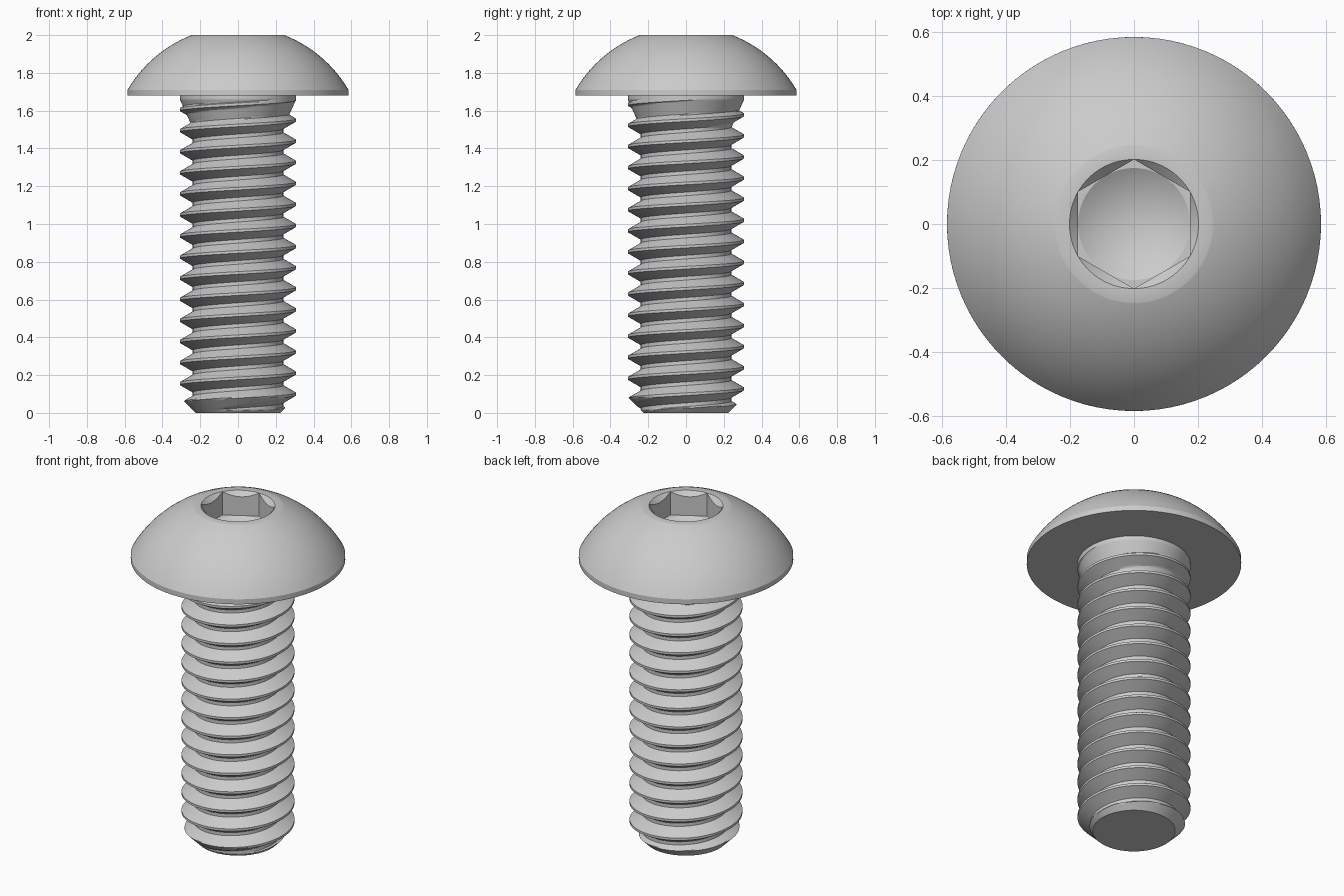
import bpy, bmesh
from math import sin, cos, pi, sqrt

cube = bpy.data.objects.get("Cube")
if cube:
    bpy.data.objects.remove(cube, do_unlink=True)

steel = bpy.data.materials.new("grey steel")
steel.use_nodes = True
grey = (0.6, 0.6, 0.6, 1)
steel.diffuse_color = grey
steel.node_tree.nodes["Principled BSDF"].inputs["Base Color"].default_value = grey

SEGMENTS = 96
HEAD_BASE = 1.68


def skin(name, columns, cap_z=None):
    """Join neighbouring columns of points with faces, then weld."""
    bm = bmesh.new()
    grid = [[bm.verts.new(p) for p in col] for col in columns]
    for a, b in zip(grid, grid[1:]):
        for j in range(len(a) - 1):
            bm.faces.new((a[j], b[j], b[j + 1], a[j + 1]))
    bmesh.ops.remove_doubles(bm, verts=bm.verts, dist=0.0002)
    bmesh.ops.dissolve_degenerate(bm, edges=bm.edges, dist=0.0001)
    if cap_z is not None:
        rim = [e for e in bm.edges if e.is_boundary
               and all(abs(v.co.z - cap_z) < 0.001 for v in e.verts)]
        bmesh.ops.contextual_create(bm, geom=rim)
    bmesh.ops.recalc_face_normals(bm, faces=bm.faces)
    mesh = bpy.data.meshes.new(name)
    bm.to_mesh(mesh)
    bm.free()
    obj = bpy.data.objects.new(name, mesh)
    bpy.context.collection.objects.link(obj)
    mesh.materials.append(steel)
    bpy.ops.object.select_all(action='DESELECT')
    obj.select_set(True)
    bpy.context.view_layer.objects.active = obj
    bpy.ops.object.shade_smooth_by_angle(angle=pi / 6)
    return obj


# Domed head with a chamfered hexagonal socket and a drilled floor
CORNER = 0.202
APOTHEM = CORNER * sqrt(3) / 2
FLOOR = 1.86
DOME_Z, DOME_R = 1.369, 0.677
RIM_Z = 1.71


def head_profile(angle):
    off = (angle - pi / 2 + pi / 6 + 2 * pi) % (pi / 3) - pi / 6
    hexagon = APOTHEM / cos(pi / 6 - abs(off))
    points = [(0, HEAD_BASE), (0.585, HEAD_BASE)]
    for k in range(17):
        z = RIM_Z + (2 - RIM_Z) * sin(k / 16 * pi / 2)
        points.append((sqrt(DOME_R ** 2 - (z - DOME_Z) ** 2), z))
    points += [(CORNER, 2), (hexagon, 2 - (CORNER - hexagon)),
               (hexagon, FLOOR), (APOTHEM, FLOOR), (0, FLOOR - 0.106)]
    return points


angles = [2 * pi * i / SEGMENTS for i in range(SEGMENTS + 1)]
skin("head", [[(r * cos(a), r * sin(a), z) for r, z in head_profile(a)]
              for a in angles])

# Right-hand thread with a chamfered tip and a tapered run-out under the head
PITCH, CREST, ROOT = 0.1116, 0.308, 0.24
CREST_Z = 1.55
FLAT = 0.007
FLANK = FLAT + (CREST - ROOT) / sqrt(3)


def ramp(start, end, r0, r1, steps):
    return [(start + (end - start) * k / steps, r0 + (r1 - r0) * k / steps)
            for k in range(steps)]


# One pitch of the thread as (height, radius) pairs
tooth = (ramp(-FLAT, FLAT, CREST, CREST, 2)
         + ramp(FLAT, FLANK, CREST, ROOT, 8)
         + ramp(FLANK, PITCH - FLANK, ROOT, ROOT, 3)
         + ramp(PITCH - FLANK, PITCH - FLAT, ROOT, CREST, 8))


def thread_column(angle):
    column = []
    for turn in range(-16, 3):
        for dz, r in tooth:
            z = CREST_Z + PITCH * (turn + angle / (2 * pi)) + dz
            z = min(max(z, 0), HEAD_BASE)
            r = max(r, min(CREST, CREST - (1.66 - z) * 0.45))
            r = min(r, 0.225 + z)
            column.append((r * cos(angle), r * sin(angle), z))
    return column


skin("threaded_shank", [thread_column(a) for a in angles], cap_z=0)
